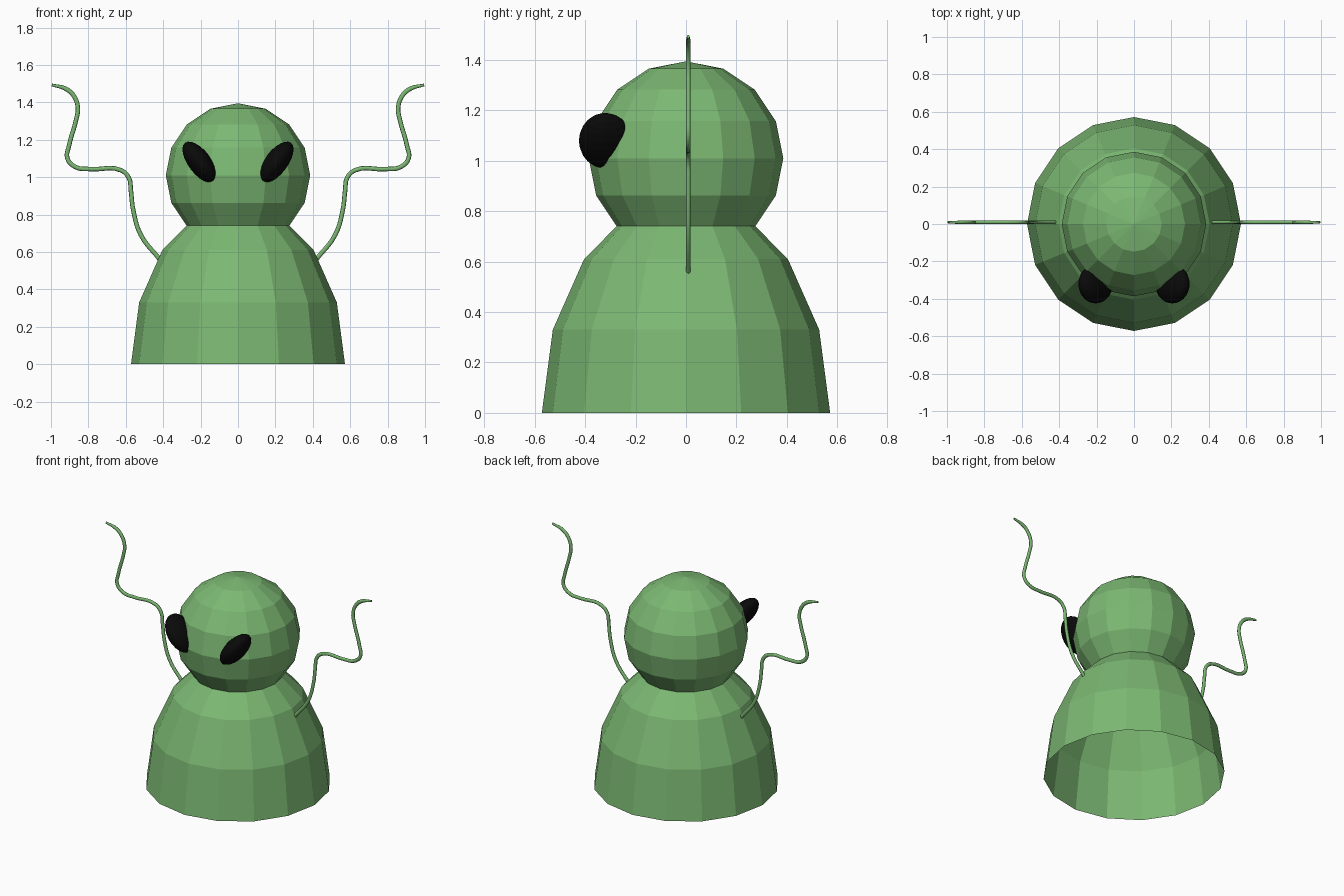
import bpy, bmesh
from math import radians
from mathutils import Matrix

if "Cube" in bpy.data.objects:
    bpy.data.objects.remove(bpy.data.objects["Cube"])


def material(name, rgb):
    m = bpy.data.materials.new(name)
    m.diffuse_color = (*rgb, 1)
    m.use_nodes = True
    m.node_tree.nodes["Principled BSDF"].inputs["Base Color"].default_value = m.diffuse_color
    return m


green = material("green", (0.2, 0.48, 0.17))
black = material("black", (0.003, 0.003, 0.003))


def ellipsoid(name, center, radii, mat, segs=16, rings=8, tilt=0, half=False):
    bm = bmesh.new()
    bmesh.ops.create_uvsphere(bm, u_segments=segs, v_segments=rings, radius=1)
    if half:
        low = [v for v in bm.verts if v.co.z < -0.01]
        bmesh.ops.delete(bm, geom=low, context='VERTS')
    bm.transform(Matrix.Translation(center) @ Matrix.Rotation(tilt, 4, 'Y')
                 @ Matrix.Diagonal((*radii, 1)))
    me = bpy.data.meshes.new(name)
    bm.to_mesh(me)
    bm.free()
    me.materials.append(mat)
    ob = bpy.data.objects.new(name, me)
    bpy.context.collection.objects.link(ob)
    return ob


# Open-bottomed dome body and round head, both faceted
ellipsoid("body", (0, 0, 0), (0.572, 0.572, 0.863), green, half=True)
ellipsoid("head", (0, 0, 1.01), (0.386, 0.386, 0.385), green)

# Centre line of a wavy arm (x, z)
path = [(.418, .56), (.519, .69), (.56, .823), (.573, .93), (.583, .995),
        (.626, 1.037), (.786, 1.043), (.866, 1.053), (.912, 1.10),
        (.903, 1.17), (.866, 1.305), (.856, 1.369), (.877, 1.433),
        (.92, 1.472), (.995, 1.493)]

for side, s in (("right", 1), ("left", -1)):
    # Slanted eyes
    ellipsoid(side + "_eye", (s * 0.205, -0.32, 1.08), (0.061, 0.105, 0.13),
              black, 24, 12, tilt=s * radians(37))

    # Thin arms
    cu = bpy.data.curves.new(side + "_arm", 'CURVE')
    cu.dimensions = '3D'
    cu.bevel_depth = 0.012
    cu.bevel_resolution = 2
    cu.resolution_u = 5
    cu.use_fill_caps = True
    sp = cu.splines.new('BEZIER')
    sp.bezier_points.add(len(path) - 1)
    for i, (p, (x, z)) in enumerate(zip(sp.bezier_points, path)):
        p.co = (s * x, 0, z)
        p.handle_left_type = p.handle_right_type = 'AUTO'
        p.radius = 0.6 if i == len(path) - 1 else 1
    cu.materials.append(green)
    arm = bpy.data.objects.new(side + "_arm", cu)
    arm.location.y = 0.009
    arm.scale.y = 0.8
    bpy.context.collection.objects.link(arm)
